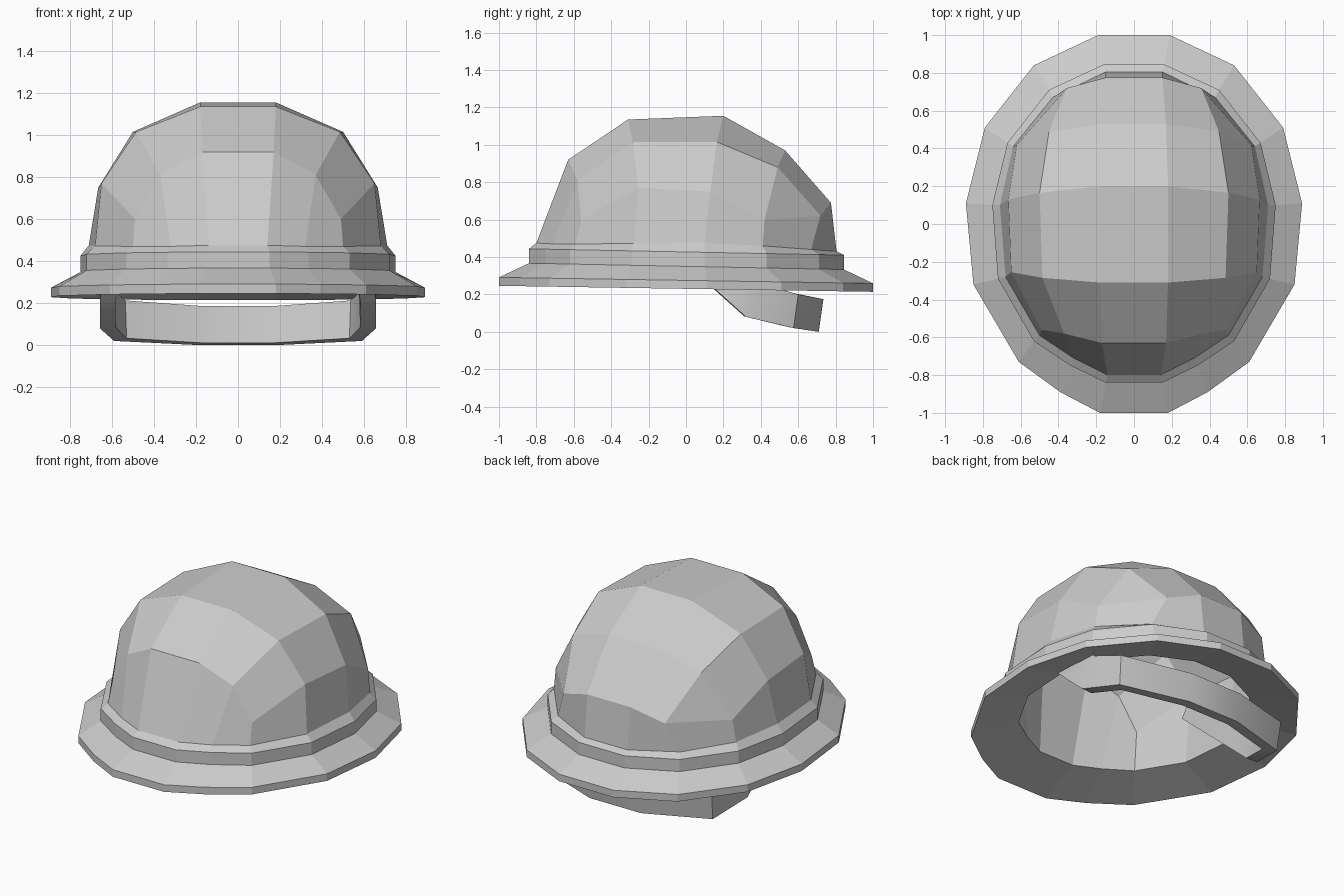
import bpy, bmesh

if "Cube" in bpy.data.objects:
    bpy.data.objects.remove(bpy.data.objects["Cube"])

# Outlines of the right half, front to back (8 points -> 16-sided rings)
BRIM = [(.18, -1), (.39, -.89), (.61, -.73), (.85, -.32), (.89, .11), (.79, .51), (.53, .84), (.19, 1)]
BAND = [(.15, -.84), (.335, -.75), (.53, -.62), (.72, -.29), (.75, .10), (.67, .43), (.45, .71), (.16, .845)]
BASE = [(.14, -.80), (.32, -.71), (.50, -.59), (.68, -.28), (.71, .10), (.64, .41), (.43, .67), (.15, .805)]
BASE_Z = [.475, .47, .47, .472, .475, .46, .44, .43]

# Dome grid points: rows B..F run front to back, columns 0..2 run outwards
DOME = {
    'B0': (.17, -.63, .92), 'B1': (.37, -.58, .81), 'B2': (.49, -.56, .60),
    'C0': (.18, -.31, 1.135), 'C1': (.485, -.285, 1.015), 'C2': (.65, -.255, .77),
    'D0': (.18, .20, 1.155), 'D1': (.50, .165, 1.015), 'D2': (.665, .13, .75),
    'E0': (.17, .53, .97), 'E1': (.45, .49, .88), 'E2': (.62, .42, .60),
    'F0': (.15, .775, .69), 'F1': (.355, .72, .62),
}
# Dome faces of the right half; b0..b7 are points on the base ring
FACES = """B0 B1 C1 C0|C0 C1 D1 D0|D0 D1 E1 E0|E0 E1 F1 F0|B1 B2 C2 C1|C1 C2 D2 D1|D1 D2 E2 E1|E1 E2 F1|
b0 b1 B1 B0|b1 b2 B2 B1|b2 b3 C2 B2|b3 b4 D2 C2|b4 b5 E2 D2|b5 b6 F1 E2|b6 b7 F0 F1""".replace("\n", "")
SPINE = "b0 B0 C0 D0 E0 F0 b7".split()


def add_object(name, bm):
    bmesh.ops.recalc_face_normals(bm, faces=bm.faces)
    mesh = bpy.data.meshes.new(name)
    bm.to_mesh(mesh)
    bm.free()
    ob = bpy.data.objects.new(name, mesh)
    bpy.context.collection.objects.link(ob)
    return ob


def pair(bm, p):
    """A vertex and its mirror image."""
    return [bm.verts.new((s * p[0], p[1], p[2])) for s in (1, -1)]


def ring(bm, outline, z, tilt=-.016):
    return [pair(bm, (x, y, z + tilt * y)) for x, y in outline]


def bridge(bm, a, b):
    for s in (0, 1):
        for i in range(len(a) - 1):
            bm.faces.new((a[i][s], a[i + 1][s], b[i + 1][s], b[i][s]))
    for i in (0, -1):
        bm.faces.new((a[i][0], a[i][1], b[i][1], b[i][0]))


def dome(bm, base, fit):
    v = {k: pair(bm, fit(p)) for k, p in DOME.items()}
    v.update({f"b{i}": p for i, p in enumerate(base)})
    for face in FACES.split("|"):
        for s in (0, 1):
            bm.faces.new([v[k][s] for k in face.split()])
    for a, b in zip(SPINE, SPINE[1:]):
        bm.faces.new((v[a][0], v[a][1], v[b][1], v[b][0]))


# Helmet shell: outer dome, ledge, band, brim, underside and hollow inside
bm = bmesh.new()
base = [pair(bm, (x, y, z)) for (x, y), z in zip(BASE, BASE_Z)]
opening = ring(bm, [(x * .87, y * .87) for x, y in BASE], .30)
rings = [base, ring(bm, BAND, .427, -.02), ring(bm, BAND, .35, -.02),
         ring(bm, BRIM, .275), ring(bm, BRIM, .23), opening]
for a, b in zip(rings, rings[1:]):
    bridge(bm, a, b)
dome(bm, base, lambda p: p)
dome(bm, opening, lambda p: (p[0] * .97, p[1] * .97, .42 + (p[2] - .42) * .965))
add_object("helmet_shell", bm)

# Strap: a ribbon hanging below the back and rising into the shell,
# given as (lower edge, upper edge) pairs
STRAP = [((.18, .71, 0), (.18, .735, .175)),
         ((.59, .575, .02), (.60, .60, .20)),
         ((.657, .32, .08), (.657, .43, .25)),
         ((.657, .17, .215), (.645, .29, .36)),
         ((.60, -.20, .56), (.58, -.07, .70))]
bm = bmesh.new()
sections = [[bm.verts.new((s * x, y, z)) for x, y, z in sec]
            for s, secs in ((-1, STRAP[::-1]), (1, STRAP)) for sec in secs]
for a, b in zip(sections, sections[1:]):
    bm.faces.new((a[0], b[0], b[1], a[1]))
strap = add_object("strap", bm)
# make the ribbon face outwards so that it thickens inwards
if max(strap.data.polygons, key=lambda f: f.center.y).normal.y < 0:
    strap.data.flip_normals()
solid = strap.modifiers.new("thickness", 'SOLIDIFY')
solid.thickness = .075
solid.offset = -1
solid.use_even_offset = True
bpy.context.view_layer.objects.active = strap
strap.select_set(True)
bpy.ops.object.modifier_apply(modifier=solid.name)
bpy.ops.object.shade_smooth_by_angle(angle=.75)
